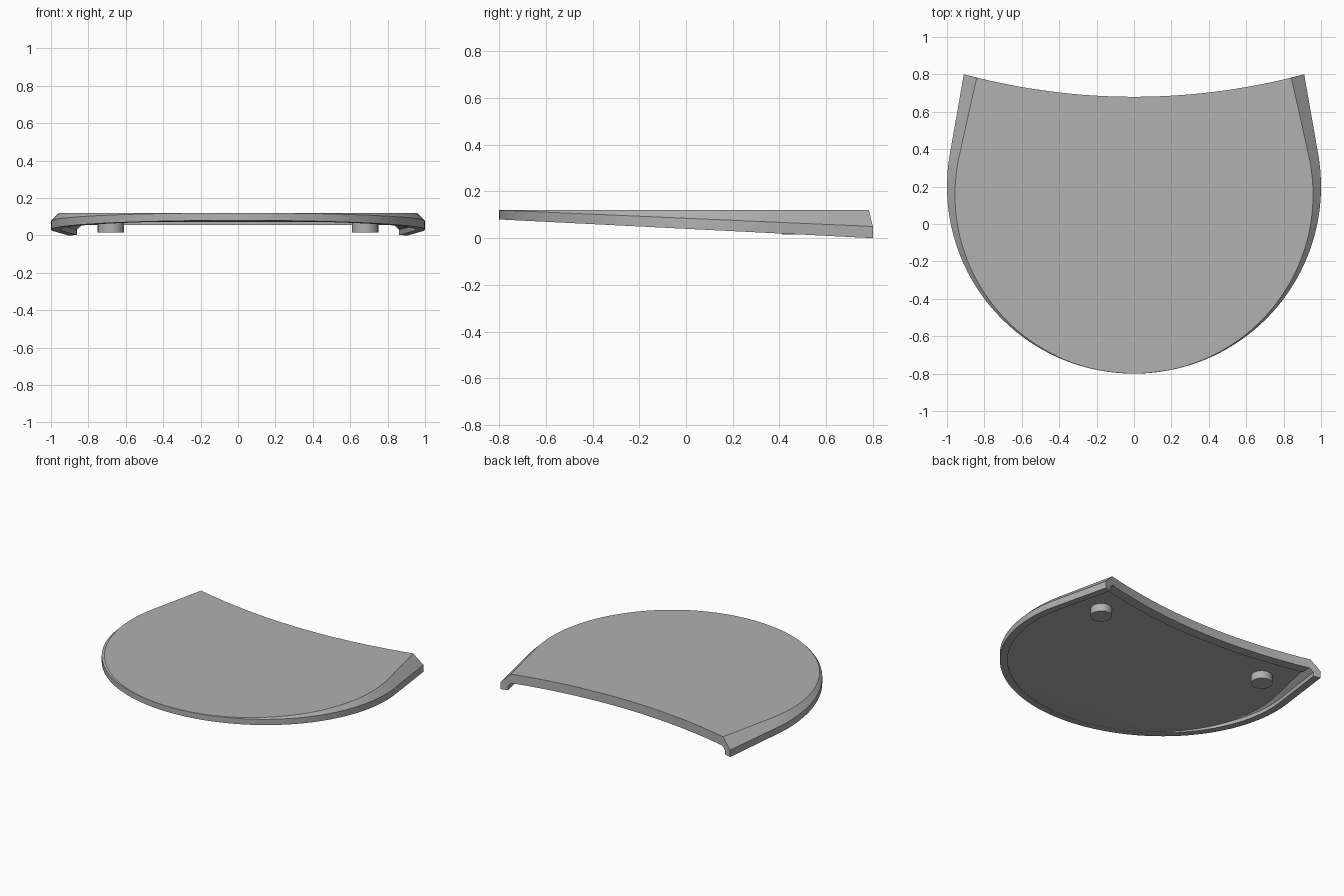
import bpy, bmesh
from math import sin, cos, pi, radians
from mathutils import Vector

if "Cube" in bpy.data.objects:
    bpy.data.objects.remove(bpy.data.objects["Cube"])

grey = bpy.data.materials.new("plain_grey")
grey.use_nodes = True
colour = (0.44, 0.44, 0.44, 1)
grey.diffuse_color = colour
grey.node_tree.nodes["Principled BSDF"].inputs["Base Color"].default_value = colour

TOP, FLOOR, LIP, RIDGE = 0.12, 0.07, 0.05, 0.055
STEPS = 24


def back_y(x):
    return 0.68 + 0.12 * (x / 0.91) ** 2


def chamfer_z(y):
    return min(TOP - 0.001, TOP - 0.0437 * (y + 0.8))


def under_z(y):
    return 0.08 - 0.05 * (y + 0.8)


def finish(bm, name):
    bmesh.ops.recalc_face_normals(bm, faces=bm.faces)
    mesh = bpy.data.meshes.new(name)
    bm.to_mesh(mesh)
    bm.free()
    obj = bpy.data.objects.new(name, mesh)
    bpy.context.collection.objects.link(obj)
    mesh.materials.append(grey)
    bpy.ops.object.select_all(action="DESELECT")
    obj.select_set(True)
    bpy.context.view_layer.objects.active = obj
    bpy.ops.object.shade_smooth_by_angle(angle=radians(25))
    return obj


# Outline: straight side, round front, straight side, with inward directions
tangent = radians(10)
path = []
for i in range(97):
    a = tangent - (pi + 2 * tangent) * i / 96
    path.append((Vector((cos(a), 0.2 + sin(a))), Vector((-cos(a), -sin(a)))))
path.insert(0, (Vector((0.91, 0.8)), path[0][1]))
path.append((Vector((-0.91, 0.8)), path[-1][1]))

# Lid: a chamfered shell with a lip that fades out toward the front
bm = bmesh.new()
sections = []
for i, (p, inward) in enumerate(path):
    at_back = i in (0, len(path) - 1)

    def place(offset, height):
        q = p + inward * offset
        y = back_y(q.x) if at_back else q.y
        z = height(y) if callable(height) else height
        return bm.verts.new((q.x, y, z))

    mid = chamfer_z(p.y)
    roof = max(FLOOR, under_z(p.y))
    shoulder = min(max(mid - 0.02, under_z(p.y)), roof)
    sections.append([
        place(TOP - mid, TOP),
        place(0, mid),
        place(0, under_z),
        place(LIP, under_z),
        place(LIP, lambda y: max(shoulder, under_z(y))),
        place(LIP + 0.002 + roof - shoulder, lambda y: max(FLOOR, under_z(y))),
    ])
for s, t in zip(sections, sections[1:]):
    for k in range(5):
        bm.faces.new((s[k], s[k + 1], t[k + 1], t[k]))


def back_arc(start, end):
    points = [start]
    for j in range(1, STEPS):
        x = start.co.x + (end.co.x - start.co.x) * j / STEPS
        points.append(bm.verts.new((x, back_y(x), start.co.z)))
    return points + [end]


# Curved back edge and flat top
tops = [s[0] for s in sections]
floors = [s[5] for s in sections]
top_arc = back_arc(tops[-1], tops[0])
floor_arc = back_arc(floors[-1], floors[0])
for j in range(STEPS):
    bm.faces.new((top_arc[j], top_arc[j + 1], floor_arc[j + 1], floor_arc[j]))
bm.faces.new(tops + top_arc[1:-1])
for end in (sections[0], sections[-1]):
    bm.faces.new(end)

# Underside: level recess behind, sloping face in front
front = [i for i, v in enumerate(floors) if v.co.z > FLOOR + 1e-5]
a, b = front[0] - 1, front[-1] + 1
bm.faces.new(floors[a:b + 1])
bm.faces.new(floors[:a + 1] + floors[b:] + floor_arc[1:-1])
finish(bm, "lid_shell")

# Ridge under the back edge
bm = bmesh.new()
rows = []
for j in range(STEPS + 1):
    x = -0.83 + 1.66 * j / STEPS
    y = back_y(x)
    rows.append([bm.verts.new((x, y + dy, z)) for dy, z in
                 ((0, FLOOR), (0, RIDGE), (-0.07, RIDGE), (-0.07, FLOOR))])
for s, t in zip(rows, rows[1:]):
    for k in range(3):
        bm.faces.new((s[k], s[k + 1], t[k + 1], t[k]))
finish(bm, "back_ridge")

# Round bumper feet
for side, name in ((1, "left_foot"), (-1, "right_foot")):
    bm = bmesh.new()
    bmesh.ops.create_cone(bm, cap_ends=True, segments=32, radius1=0.07,
                          radius2=0.07, depth=0.06)
    bmesh.ops.translate(bm, verts=bm.verts, vec=(side * 0.68, 0.48, 0.045))
    finish(bm, name)
